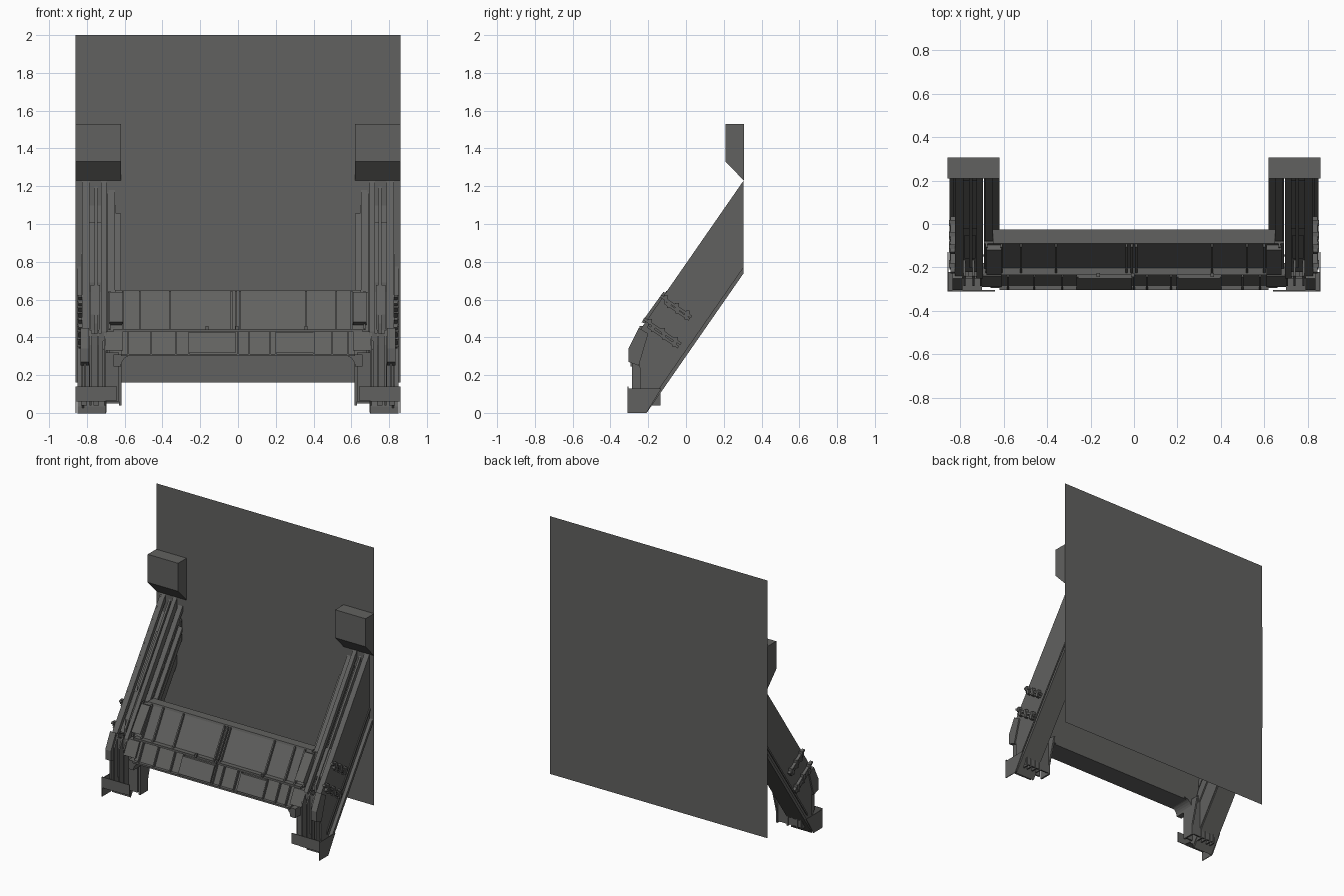
import bpy, bmesh, math

if "Cube" in bpy.data.objects:
    bpy.data.objects.remove(bpy.data.objects["Cube"])

mat = bpy.data.materials.new("dark_grey")
mat.diffuse_color = (0.12, 0.12, 0.115, 1)
mat.use_nodes = True
mat.node_tree.nodes["Principled BSDF"].inputs["Base Color"].default_value = mat.diffuse_color


def make(name, verts, faces):
    me = bpy.data.meshes.new(name)
    me.from_pydata(verts, [], faces)
    bm = bmesh.new()
    bm.from_mesh(me)
    bmesh.ops.recalc_face_normals(bm, faces=bm.faces)
    bm.to_mesh(me)
    bm.free()
    me.materials.append(mat)
    ob = bpy.data.objects.new(name, me)
    bpy.context.collection.objects.link(ob)
    return ob


def prism(name, pts, x0, x1, mirror=False):
    """Extrude a (y, z) outline along x, optionally repeated on the other side."""
    n = len(pts)
    for s in ((1, -1) if mirror else (1,)):
        v = [(s * x0, y, z) for y, z in pts] + [(s * x1, y, z) for y, z in pts]
        f = [tuple(range(n)), tuple(range(n, 2 * n))]
        f += [(i, (i + 1) % n, n + (i + 1) % n, n + i) for i in range(n)]
        make(name if s > 0 else name + "_left", v, f)


def box(name, x0, x1, y0, y1, z0, z1, mirror=False):
    prism(name, [(y0, z0), (y1, z0), (y1, z1), (y0, z1)], x0, x1, mirror)


def top(y):
    return 0.79 + 1.44 * y          # upper edge of the sloping side frames


def ramp(name, x0, x1, d0, d1, y0=-0.25, y1=0.305, mirror=True):
    """Sloping strip lying between drops d0 and d1 below the upper edge."""
    prism(name, [(y0, top(y0) - d0), (y1, top(y1) - d0),
                 (y1, top(y1) - d1), (y0, top(y0) - d1)], x0, x1, mirror)


# Back sheet and the narrow flange along its edge
make("back_sheet", [(-.86, .307, .16), (.86, .307, .16), (.86, .307, 2), (-.86, .307, 2)], [(0, 1, 2, 3)])
make("edge_flange", [(-.86, .31, .75), (-.82, .31, .75), (-.82, .31, 1.53), (-.86, .31, 1.53)], [(0, 1, 2, 3)])

# Upper end caps
prism("upper_cap", [(.21, 1.53), (.306, 1.53), (.306, 1.23), (.21, 1.33)], .62, .86, True)

# Lower end caps, open at the back
prism("lower_cap_side", [(-.31, 0), (-.21, 0), (-.13, .13), (-.31, .13)], .855, .86, True)
box("lower_cap_front", .64, .86, -.31, -.305, .065, .14, True)
box("lower_cap_floor", .70, .86, -.305, -.22, .06, .065, True)

# Sloping side frames
prism("outer_panel", [(-.25, .43), (.305, 1.23), (.305, .74), (-.2, .015), (-.24, .06)], .815, .825, True)
ramp("outer_top_rail", .785, .815, 0, .05)
ramp("inner_top_rail", .695, .725, 0, .05)
ramp("center_rail", .745, .76, .03, .10, y0=-.2)
ramp("inner_panel", .695, .705, .03, .47, y0=-.22)
ramp("channel_web", .70, .82, .13, .14, y0=-.22)
ramp("bottom_flange", .70, .85, .455, .49, y0=-.21)
ramp("stiffener_strip", .825, .832, .38, .40, y0=-.18)
ramp("inner_skirt", .65, .685, .05, .09, y0=-.2)
ramp("inner_skirt_wall", .68, .69, .06, .28, y0=-.2)
ramp("inner_guide", .62, .65, .11, .14, y0=-.08, y1=.26)
ramp("inner_guide_wall", .645, .652, .11, .26, y0=-.1, y1=.29)
for i in range(6):
    y = -.02 + i * .055
    ramp("skirt_rung_%d" % i, .65, .69, .08, .11, y0=y, y1=y + .012)

# Slide cylinders in the channels
ramp("slide_cover", .725, .785, .07, .12, y0=-.02, y1=.2)
ramp("slide_block", .73, .78, .04, .12, y0=-.16, y1=-.05)

# Clamps across the outside of each panel, square to the slope
for i, (y, z, ln) in enumerate([(-.13, .625, .2), (-.11, .59, .16), (-.22, .505, .24), (-.2, .465, .2)]):
    dy, dz = .82 * ln, -.56 * ln
    prism("clamp_bar_%d" % i, [(y, z), (y + dy, z + dz), (y + dy - .008, z + dz - .012),
                               (y - .008, z - .012)], .825, .845, True)
    for k in (.15, .5, .85):
        cy, cz = y + dy * k, z + dz * k
        box("clamp_bolt_%d" % i, .825, .852, cy - .01, cy + .01, cz - .02, cz + .012, True)

# Front legs: parallel upright plates tied by webs
leg = [(-.285, .36), (-.285, .13), (-.24, .04), (-.135, .04), (-.135, .11), (-.06, .25), (-.16, .42), (-.24, .44)]
for i, x in enumerate((.70, .735, .775, .805)):
    prism("leg_plate_%d" % i, leg, x, x + .01, True)
prism("leg_inner_plate", [(-.22, .31), (-.22, .04), (-.135, .04), (-.135, .11), (-.08, .31)], .618, .63, True)
box("leg_back_web", .62, .82, -.15, -.14, .05, .36, True)
box("leg_front_web", .63, .70, -.235, -.225, .06, .32, True)
box("leg_cover", .715, .79, -.25, -.24, .14, .42, True)
prism("knee_block", [(-.305, .34), (-.305, .27), (-.25, .25), (-.2, .42), (-.25, .45)], .79, .835, True)
for i, x in enumerate((.735, .80)):
    box("leg_foot_%d" % i, x, x + .03, -.25, -.2, .04, .08, True)

# Curved corner gussets where the cross beam meets the legs
for s in (1, -1):
    arc = [(.56 + .06 * math.sin(a), .245 + .06 * math.cos(a)) for a in [math.pi / 12 * k for k in range(7)]]
    out = arc + [(.66, .245), (.66, .31), (.56, .31)]
    n = len(out)
    v = [(s * x, y, z) for y in (-.295, -.14) for x, z in out]
    make("corner_gusset", v, [tuple(range(n)), tuple(range(n, 2 * n))] +
         [(i, (i + 1) % n, n + (i + 1) % n, n + i) for i in range(n)])

# Cross beam: back plate, ledges and the two tiers of panels
prism("beam_back_plate", [(-.035, .64), (-.025, .64), (-.15, .30), (-.16, .30)], -.66, .66)
prism("beam_top_ledge", [(-.09, .65), (-.025, .65), (-.025, .635), (-.095, .635)], -.65, .65)
prism("beam_upper_panel", [(-.205, .44), (-.09, .64), (-.078, .64), (-.193, .44)], -.69, .69)
box("beam_middle_ledge", -.66, .66, -.235, -.14, .43, .445)
prism("beam_lower_panel", [(-.285, .31), (-.225, .43), (-.213, .43), (-.273, .31)], -.62, .62)
box("beam_bottom_ledge", -.62, .62, -.305, -.15, .30, .312)

# Ribs standing on both tiers
for x in (-.68, -.61, -.52, -.36, -.035, -.01, .01, .36, .52, .60, .67):
    prism("upper_rib", [(-.225, .445), (-.105, .645), (-.085, .64), (-.195, .44)], x - .005, x + .005)
for x in (-.58, -.46, -.33, -.26, .0, .06, .17, .20, .40, .50, .58):
    prism("lower_rib", [(-.305, .31), (-.245, .43), (-.21, .43), (-.15, .31)], x - .004, x + .004)

# Raised covers on the tiers and end fittings
prism("lower_cover", [(-.302, .32), (-.25, .425), (-.235, .425), (-.285, .32)], -.26, -.01)
prism("lower_side_cover", [(-.302, .32), (-.25, .425), (-.235, .425), (-.285, .32)], .20, .40)
for x in (-.165, -.005, .36):
    box("ledge_clip", x - .008, x + .008, -.245, -.225, .44, .46)
prism("beam_end_fitting", [(-.235, .48), (-.12, .64), (-.07, .62), (-.18, .46)], .61, .68, True)
prism("beam_end_shoe", [(-.29, .33), (-.24, .43), (-.18, .43), (-.18, .33)], .61, .70, True)
